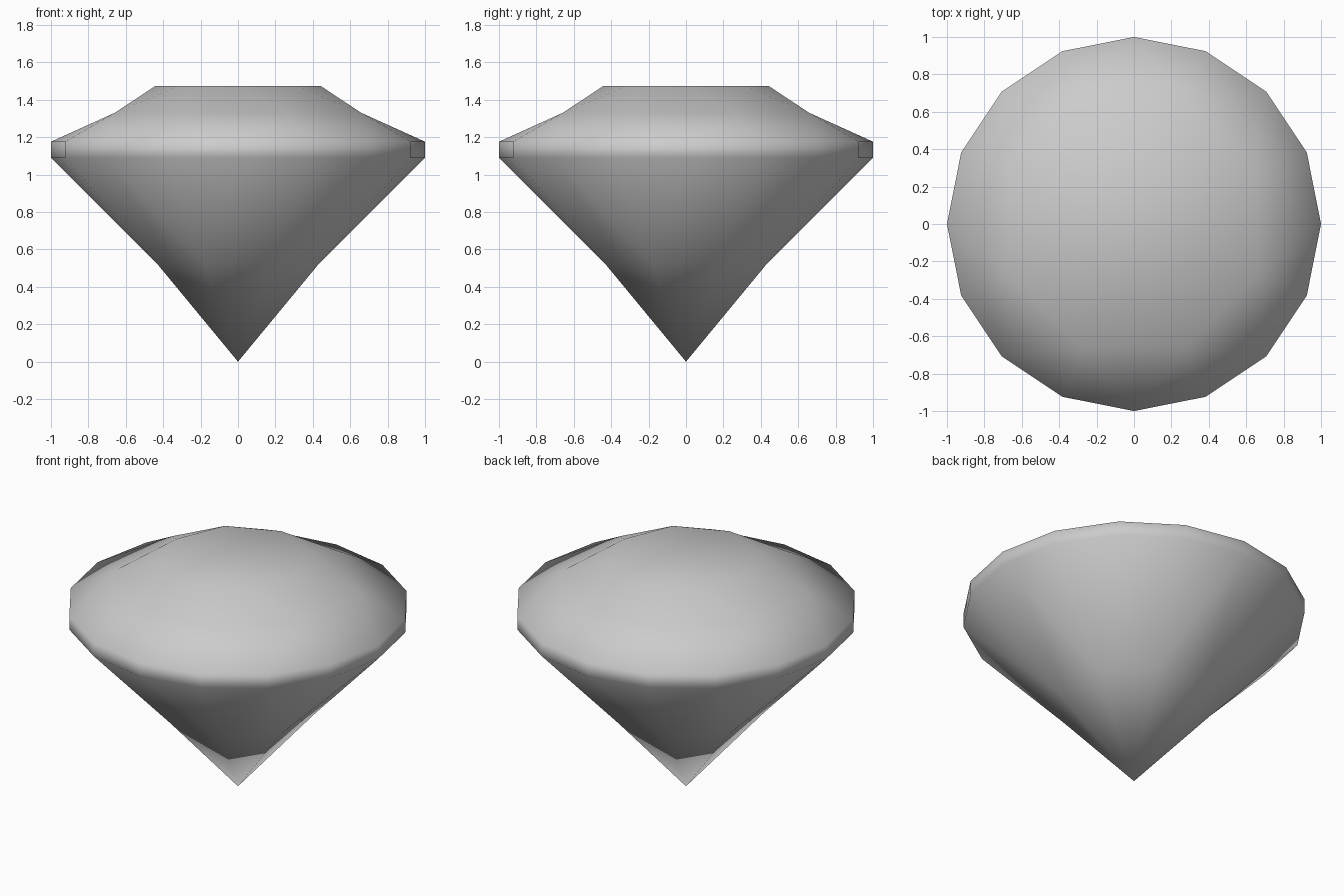
import bpy, bmesh
from math import sin, cos, pi

if "Cube" in bpy.data.objects:
    bpy.data.objects.remove(bpy.data.objects["Cube"])

bm = bmesh.new()


def ring(count, radius, z, offset=0.0):
    """Ring of vertices; offset is a fraction of one step."""
    step = 2 * pi / count
    return [bm.verts.new((radius * cos((i + offset) * step),
                          radius * sin((i + offset) * step), z))
            for i in range(count)]


# Levels of the cut stone, top to bottom
table = ring(8, 0.44, 1.475)
bezel = ring(8, 0.714, 1.33, 0.5)
girdle_top = ring(16, 1.0, 1.176)
girdle_low = ring(16, 1.0, 1.09)
pavilion = ring(8, 0.465, 0.52, 0.5)
culet = bm.verts.new((0, 0, 0))

face = bm.faces.new
face(table)
for i in range(8):
    j, p = (i + 1) % 8, i - 1
    g, h, k = 2 * i, 2 * i + 1, (2 * i + 2) % 16
    # Star facet and the kite (folded across its width)
    face((table[i], bezel[i], table[j]))
    face((table[i], bezel[p], bezel[i]))
    face((bezel[p], girdle_top[g], bezel[i]))
    # Upper girdle facets
    face((bezel[i], girdle_top[g], girdle_top[h]))
    face((bezel[i], girdle_top[h], girdle_top[k]))
    # Girdle band
    face((girdle_top[g], girdle_low[g], girdle_low[h], girdle_top[h]))
    face((girdle_top[h], girdle_low[h], girdle_low[k], girdle_top[k]))
    # Lower girdle facets
    face((pavilion[i], girdle_low[h], girdle_low[g]))
    face((pavilion[i], girdle_low[k], girdle_low[h]))
    # Pavilion main facet, folded across its width
    face((pavilion[p], pavilion[i], girdle_low[g]))
    face((pavilion[p], culet, pavilion[i]))

bmesh.ops.recalc_face_normals(bm, faces=bm.faces)
for f in bm.faces:
    f.smooth = True

mesh = bpy.data.meshes.new("cut_gemstone")
bm.to_mesh(mesh)
bm.free()
gem = bpy.data.objects.new("cut_gemstone", mesh)
bpy.context.collection.objects.link(gem)
